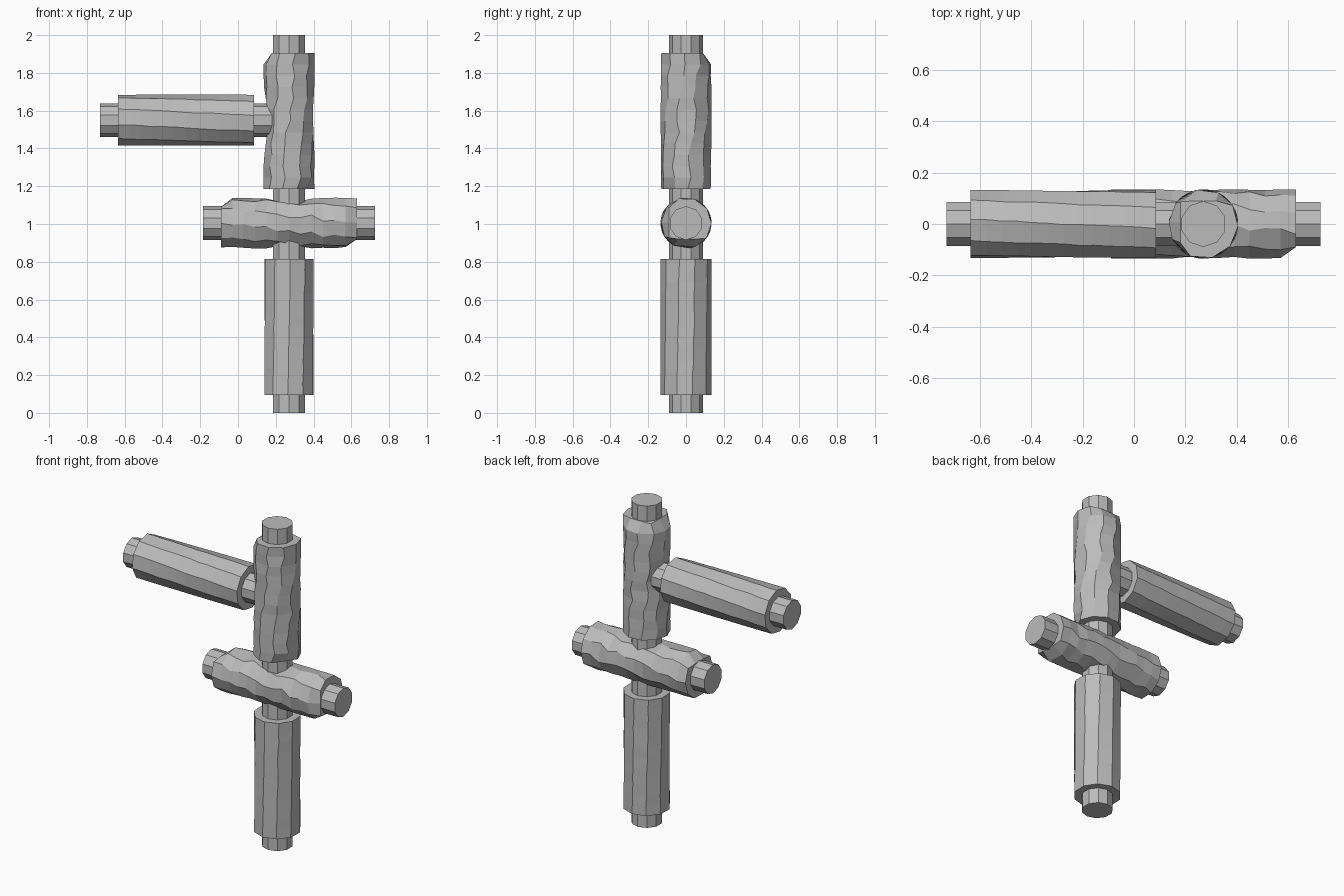
import bpy, bmesh, math, random
from mathutils import Vector

random.seed(7)

cube = bpy.data.objects.get("Cube")
if cube:
    bpy.data.objects.remove(cube)

grey = bpy.data.materials.new("plain_grey")
grey.use_nodes = True
colour = (0.5, 0.5, 0.5, 1)
grey.diffuse_color = colour
grey.node_tree.nodes["Principled BSDF"].inputs["Base Color"].default_value = colour

X, Y, Z = Vector((1, 0, 0)), Vector((0, 1, 0)), Vector((0, 0, 1))
SIDES = 10
CORE_R, CORE_HALF = 0.089, 0.455
BARK_R, BARK_HALF = 0.135, 0.36


def tube(name, centre, axis, half, radius, rings=1, twist=0, wobble=0, dents=()):
    """Capped faceted tube; dents are (position, direction, depth limit, slope)."""
    u, v = (Y, Z) if axis == X else (X, Y)
    bm = bmesh.new()
    loops = []
    for i in range(rings + 1):
        t = half * (2 * i / rings - 1)
        loop = []
        for k in range(SIDES):
            a = math.tau * (k + 0.5) / SIDES + twist * t / half
            if 0 < i < rings:
                a += random.uniform(-wobble, wobble)
            r = (u * math.cos(a) + v * math.sin(a)) * radius
            for pos, direction, limit, slope in dents:
                d = direction.normalized()
                excess = r.dot(d) - limit - slope * abs(t - pos)
                if excess > 0:
                    r -= d * excess
            loop.append(bm.verts.new(centre + axis * t + r))
        loops.append(loop)
    for a, b in zip(loops, loops[1:]):
        for k in range(SIDES):
            n = (k + 1) % SIDES
            bm.faces.new((a[k], a[n], b[n], b[k]))
    bm.faces.new(loops[0])
    bm.faces.new(loops[-1])
    bmesh.ops.recalc_face_normals(bm, faces=bm.faces)
    mesh = bpy.data.meshes.new(name)
    bm.to_mesh(mesh)
    bm.free()
    mesh.materials.append(grey)
    obj = bpy.data.objects.new(name, mesh)
    bpy.context.collection.objects.link(obj)


def log(name, centre, axis, **bark):
    tube(name + "_core", Vector(centre), axis, CORE_HALF, CORE_R)
    tube(name + "_bark", Vector(centre), axis, BARK_HALF, BARK_R, rings=12, **bark)


# Upright trunk in two lengths
log("lower_trunk", (0.27, 0, 0.455), Z, twist=0.05, wobble=0.02)
log("upper_trunk", (0.27, 0, 1.545), Z, twist=0.25, wobble=0.1, dents=[
    (BARK_HALF, -X, 0.09, 0.9),
    (BARK_HALF, Y, 0.09, 0.8),
    (-BARK_HALF, X - Y * 0.8, 0.108, 0.4),
    (0, -X, 0.105, 0.15),
])

# Crossbar, pinched where the trunk meets it
log("crossbar", (0.27, 0, 1.005), X, twist=0.3, wobble=0.12, dents=[
    (BARK_HALF, -Z, 0.085, 0.8),
    (BARK_HALF, -Y, 0.09, 0.7),
    (-BARK_HALF, Z, 0.085, 0.8),
    (0, Z, 0.105, 0.2),
    (0, -Z, 0.11, 0.2),
])

# Side branch
log("side_branch", (-0.275, 0, 1.55), X, twist=0.13, wobble=0.02)
